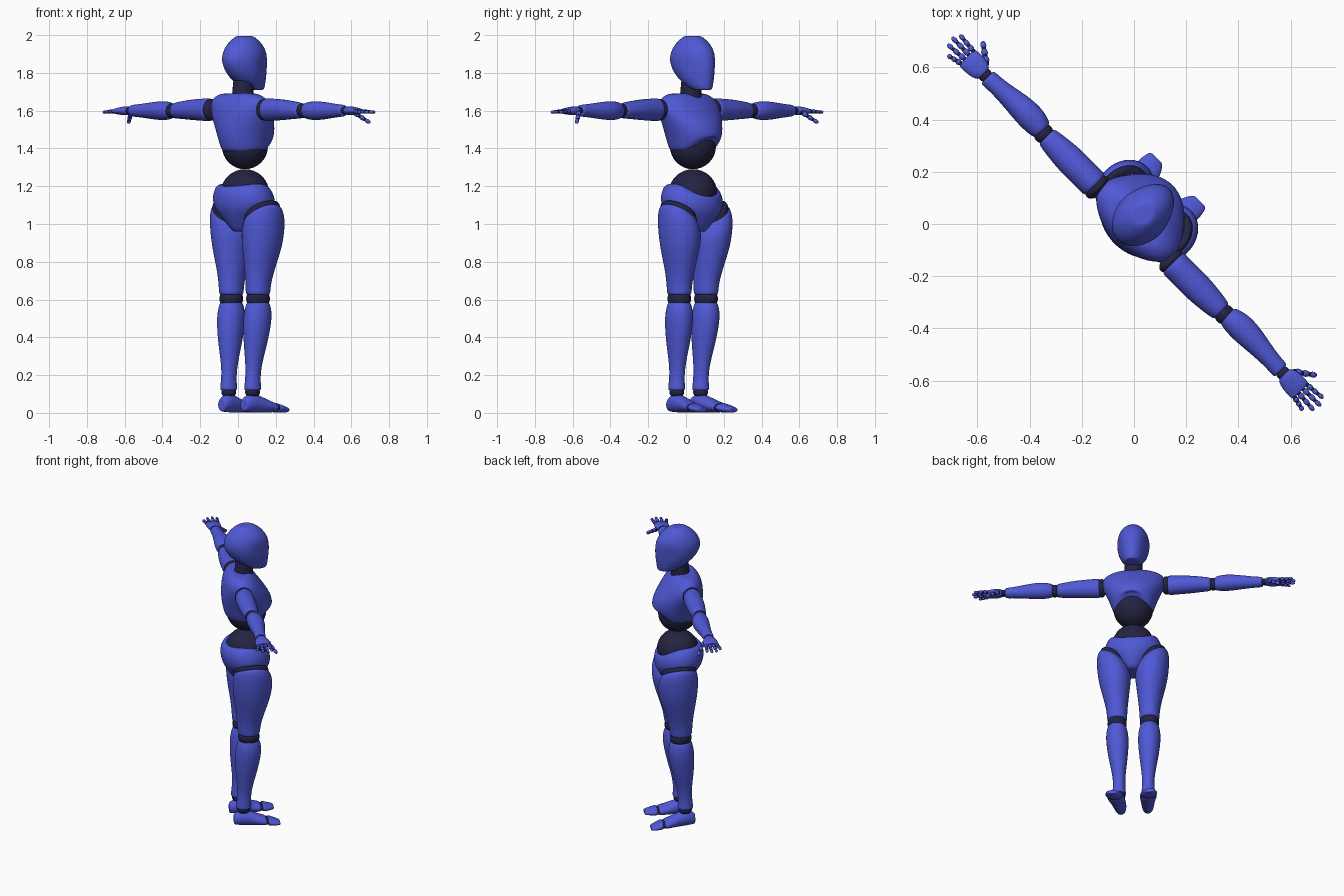
import bpy, bmesh, math
from mathutils import Vector, Matrix

cube = bpy.data.objects.get("Cube")
if cube:
    bpy.data.objects.remove(cube, do_unlink=True)

HEADING = math.radians(135)   # the figure stands turned on the grid
SIDES = 16
FIT = 3 / (2 + math.cos(2 * math.pi / SIDES))   # offsets subdivision shrinkage


def material(name, rgb):
    m = bpy.data.materials.new(name)
    m.use_nodes = True
    m.diffuse_color = (*rgb, 1)
    m.node_tree.nodes["Principled BSDF"].inputs["Base Color"].default_value = (*rgb, 1)
    return m


BLUE = material("blue shell", (0.08, 0.1, 0.68))
DARK = material("dark joint", (0.018, 0.017, 0.055))


def finish(name, bm, mats, mirror, smooth_levels):
    """Coordinates are (left, forward, up); turn into an object."""
    for v in bm.verts:
        v.co.y = -v.co.y
    bmesh.ops.recalc_face_normals(bm, faces=bm.faces)
    me = bpy.data.meshes.new(name)
    bm.to_mesh(me)
    bm.free()
    me.shade_smooth()
    for m in mats:
        me.materials.append(m)
    ob = bpy.data.objects.new(name, me)
    bpy.context.collection.objects.link(ob)
    ob.rotation_euler.z = HEADING
    if mirror:
        ob.modifiers.new("Mirror", "MIRROR")
    if smooth_levels:
        sub = ob.modifiers.new("Subdivision", "SUBSURF")
        sub.levels = sub.render_levels = smooth_levels
    return ob


def loft(name, axis, rings, mat=BLUE, mirror=True, rule=None):
    """Rings are (left, forward, up, radius a, radius b) strung along an axis."""
    a, b = {"left": ((0, 1, 0), (0, 0, 1)),
            "forward": ((1, 0, 0), (0, 0, 1)),
            "up": ((1, 0, 0), (0, 1, 0))}[axis]
    a, b = Vector(a), Vector(b)
    first, last = rings[0], rings[-1]
    inner = lambda r: (*r[:3], r[3] * 0.75, r[4] * 0.75)
    rings = [inner(first), *rings, inner(last)]
    bm = bmesh.new()
    loops = []
    for *c, ra, rb in rings:
        loop = []
        for i in range(SIDES):
            t = 2 * math.pi * i / SIDES
            loop.append(bm.verts.new(Vector(c) + FIT * (a * ra * math.cos(t) + b * rb * math.sin(t))))
        loops.append(loop)
    for lo, hi in zip(loops, loops[1:]):
        for i in range(SIDES):
            j = (i + 1) % SIDES
            bm.faces.new((lo[i], lo[j], hi[j], hi[i]))
    bm.faces.new(loops[0])
    bm.faces.new(loops[-1])
    if rule:
        for v in bm.verts:
            rule(v.co)
    return finish(name, bm, [mat], mirror, 2)


def add_ball(bm, centre, radii, direction=None, index=0):
    m = Matrix.Translation(centre)
    if direction:
        m = m @ direction.to_track_quat("Z", "Y").to_matrix().to_4x4()
    m = m @ Matrix.Diagonal((*radii, 1))
    new = bmesh.ops.create_uvsphere(bm, u_segments=24, v_segments=16, radius=1, matrix=m)
    for f in {f for v in new["verts"] for f in v.link_faces}:
        f.material_index = index


def ball(name, centre, radii, mirror=True):
    bm = bmesh.new()
    add_ball(bm, centre, radii)
    finish(name, bm, [DARK], mirror, 0)


# Head and neck
def slim_face(co):
    if co.z < 1.9 and co.y > 0.09:
        co.x *= 0.86


loft("head", "up", [(0, .05, 1.995, .04, .05), (0, .05, 1.965, .074, .094), (0, .05, 1.915, .097, .132),
                    (0, .05, 1.86, .102, .143), (0, .065, 1.8, .092, .126), (0, .09, 1.75, .078, .094),
                    (0, .125, 1.71, .052, .055)], mirror=False, rule=slim_face)
loft("neck", "up", [(0, .035, 1.64, .062, .062), (0, .035, 1.7, .054, .054), (0, .045, 1.78, .056, .056)],
     DARK, False)


# Chest shell arches up over the belly at the front
def chest_arch(co):
    if co.z < 1.42:
        co.z += 0.09 * max(0, (co.y - 0.055) / 0.13) ** 3


loft("chest", "up", [(0, .01, 1.69, .13, .06), (0, .01, 1.66, .19, .095), (0, .025, 1.6, .198, .125),
                     (0, .05, 1.52, .165, .155), (0, .06, 1.45, .138, .155), (0, .055, 1.38, .118, .13)],
     mirror=False, rule=chest_arch)
ball("upper_belly", (0, .052, 1.412), (.122, .122, .122), False)
ball("lower_belly", (0, .052, 1.165), (.128, .128, .125), False)


# Pelvis shell: dips in front, rises at the hips
def waist_dip(co):
    if co.z > 1.17:
        co.z += 0.02 * (abs(co.x) / 0.15) ** 2 - 0.06 * max(0, (co.y - 0.04) / 0.135) ** 2


loft("pelvis", "up", [(0, .04, 1.2, .148, .135), (0, .04, 1.15, .178, .15), (0, .05, 1.085, .174, .152),
                      (0, .055, 1.03, .115, .125), (0, .055, .96, .05, .08)], mirror=False, rule=waist_dip)


# Legs
def hip_slant(co):
    if co.z > 0.98:
        co.z += (co.x - 0.12) * 0.6


loft("hip_joint", "up", [(.12, .065, 1.0, .09, .11), (.117, .06, 1.085, .084, .108)], DARK, rule=hip_slant)
loft("thigh", "up", [(.122, .06, 1.06, .085, .105), (.12, .07, 1.0, .108, .125), (.115, .07, .9, .1, .12),
                     (.105, .06, .78, .076, .09), (.1, .05, .68, .061, .07), (.1, .05, .625, .062, .07)],
     rule=hip_slant)
ball("knee_joint", (.1, .05, .605), (.059, .067, .055))
loft("shin", "up", [(.1, .05, .59, .055, .062), (.1, .05, .54, .068, .078), (.098, .045, .47, .07, .08),
                    (.095, .035, .36, .057, .066), (.09, .025, .24, .037, .042), (.09, .02, .16, .038, .044),
                    (.09, .02, .12, .044, .05)])
ball("ankle_joint", (.089, .02, .11), (.037, .042, .03))
loft("foot", "forward", [(.083, -.04, .042, .03, .034), (.086, 0, .054, .04, .05), (.09, .05, .05, .042, .048),
                         (.097, .11, .036, .05, .034), (.102, .155, .029, .054, .027)])
loft("toe_joint", "forward", [(.102, .14, .029, .048, .022), (.104, .175, .027, .047, .021)], DARK)
loft("toes", "forward", [(.104, .166, .028, .054, .027), (.11, .2, .022, .051, .021),
                         (.117, .24, .016, .034, .014)])

# Arms
ball("shoulder_joint", (.2, 0, 1.605), (.03, .055, .058))
loft("upper_arm", "left", [(.21, 0, 1.605, .058, .063), (.26, 0, 1.605, .056, .058), (.34, 0, 1.605, .058, .055),
                           (.42, 0, 1.603, .05, .046), (.475, 0, 1.6, .042, .042)])
ball("elbow_joint", (.49, 0, 1.6), (.037, .039, .039))
loft("forearm", "left", [(.5, .005, 1.6, .041, .042), (.56, .01, 1.6, .055, .052), (.64, .01, 1.6, .048, .046),
                         (.74, .003, 1.6, .033, .034), (.795, 0, 1.6, .036, .031)])
ball("wrist_joint", (.808, 0, 1.6), (.025, .027, .02))
loft("palm", "left", [(.815, 0, 1.6, .031, .022), (.84, 0, 1.6, .043, .024), (.88, 0, 1.598, .046, .02),
                      (.905, -.002, 1.597, .043, .014)])


# Fingers: three shells with dark knuckles between
def finger(name, start, end, radius, count=3):
    start, end = Vector(start), Vector(end)
    step = (end - start) / count
    bm = bmesh.new()
    for i in range(count):
        r = radius * (1 - 0.1 * i)
        add_ball(bm, start + step * (i + 0.5), (r, r, step.length * 0.52), step)
        add_ball(bm, start + step * i, (r * 0.8,) * 3, index=1)
    finish(name, bm, [BLUE, DARK], True, 0)


for name, f, reach, spread in (("index_finger", .033, .985, .008), ("middle_finger", .011, 1.0, .002),
                               ("ring_finger", -.012, .993, -.006), ("little_finger", -.034, .963, -.014)):
    finger(name, (.905, f, 1.597), (reach, f + spread, 1.592), .0115)
finger("thumb", (.835, .034, 1.59), (.905, .085, 1.535), .014)
